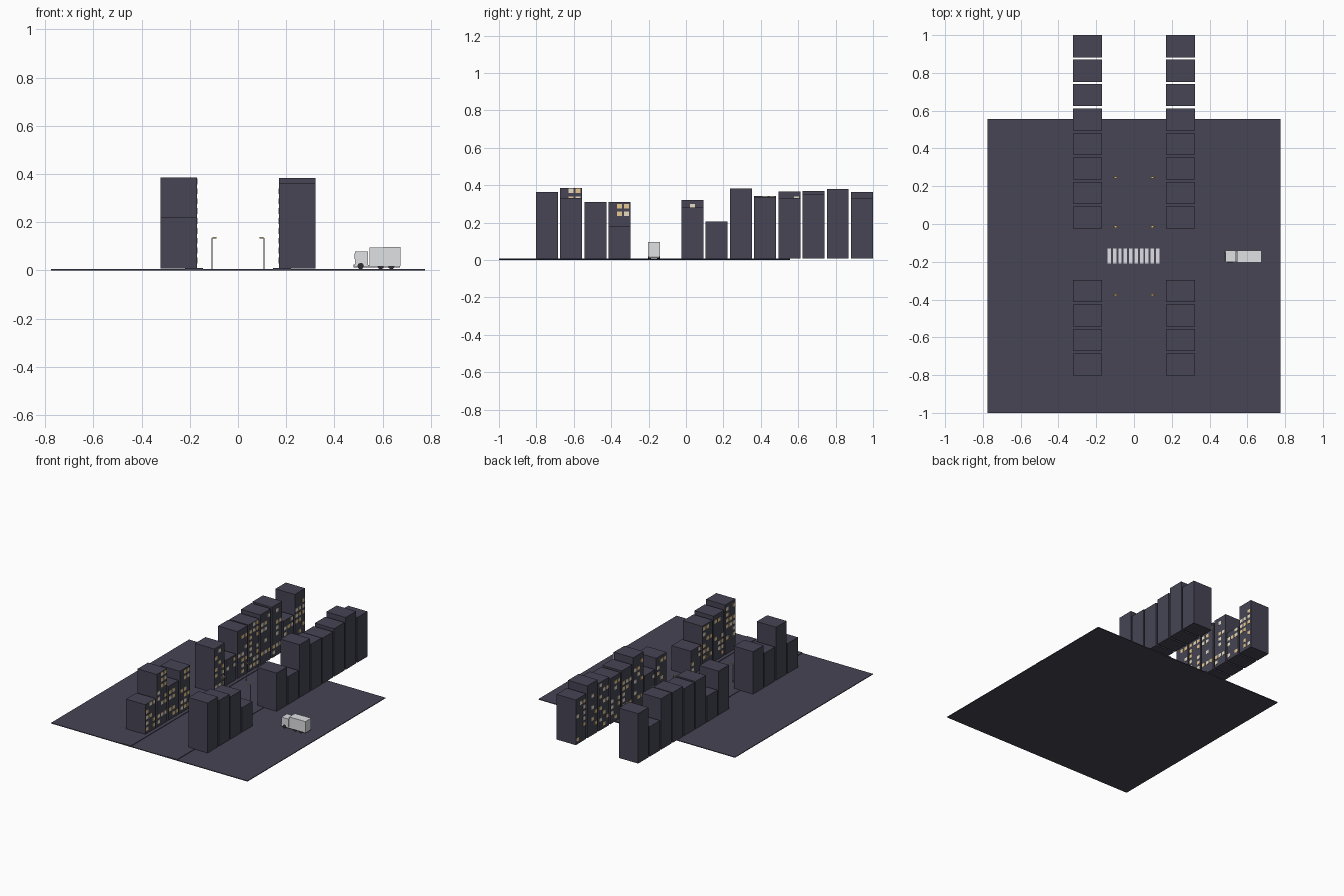
import bpy, bmesh, random
from mathutils import Matrix, Vector

random.seed(4)
if "Cube" in bpy.data.objects:
    bpy.data.objects.remove(bpy.data.objects["Cube"])


def material(name, *rgb):
    m = bpy.data.materials.new(name)
    m.use_nodes = True
    m.diffuse_color = (*rgb, 1)
    m.node_tree.nodes["Principled BSDF"].inputs["Base Color"].default_value = (*rgb, 1)
    return m


concrete = material("dark concrete", .061, .058, .088)
warm = material("warm window", .85, .62, .3)
pale = material("pale window", .88, .78, .6)
paint = material("road paint", .74, .74, .78)
body = material("light grey bodywork", .74, .75, .77)
rubber = material("black rubber", .03, .03, .035)
steel = material("steel", .33, .33, .34)
amber = material("amber lamp", .85, .55, .15)


def boxes(name, mat, spans):
    """One object from boxes, each given as ((x0, x1), (y0, y1), (z0, z1))."""
    bm = bmesh.new()
    for span in spans:
        centre = Vector([(a + b) / 2 for a, b in span])
        size = Vector([b - a for a, b in span])
        bmesh.ops.create_cube(bm, size=1, matrix=Matrix.Translation(centre) @ Matrix.Diagonal((*size, 1)))
    return finish(name, mat, bm)


def cylinder(name, mat, centre, radius, depth, axis="Z", sides=12):
    bm = bmesh.new()
    turn = Matrix.Rotation(1.5708, 4, "X") if axis == "Y" else Matrix()
    bmesh.ops.create_cone(bm, cap_ends=True, segments=sides, radius1=radius, radius2=radius,
                          depth=depth, matrix=Matrix.Translation(centre) @ turn)
    return finish(name, mat, bm)


def finish(name, mat, bm):
    mesh = bpy.data.meshes.new(name)
    bm.to_mesh(mesh)
    bm.free()
    mesh.materials.append(mat)
    obj = bpy.data.objects.new(name, mesh)
    bpy.context.collection.objects.link(obj)
    return obj


# Ground, pavements and crossing
ground_z, pave_z = .005, .009
boxes("ground", concrete, [((-.775, .775), (-1, .555), (0, ground_z))])
for side, label in ((-1, "right"), (1, "left")):
    edge = sorted((side * .145, side * .22))
    boxes(label + "_pavement", concrete, [(edge, (-1, .555), (ground_z, pave_z))])
stripes = [-.14 + i * .0285 for i in range(10)]
boxes("crossing_stripes", paint, [((x, x + .018), (-.21, -.131), (ground_z, ground_z + .001)) for x in stripes])

# Two rows of buildings facing the street, with a gap for the cross street
pitch, width = .1295, .117
starts = [-.802 + i * pitch for i in range(4)] + [-.024 + i * pitch for i in range(8)]
rows = {
    -1: (.22, .386, .25, .31, .32, .19, .345, .343, .365, .37, .22, .363),
    1: (.363, .332, .31, .182, .28, .205, .383, .338, .332, .349, .38, .329),
}
for side, heights in rows.items():
    label = "left" if side > 0 else "right"
    depth = sorted((side * .17, side * .322))
    wall = sorted((side * .171, side * .1685))
    lit = {warm: [], pale: []}
    for i, (y, top) in enumerate(zip(starts, heights)):
        boxes(f"{label}_building_{i + 1}", concrete, [(depth, (y, y + width), (pave_z - .002, top))])
        z = .041
        while z + .014 < top:
            for column in range(3):
                if random.random() < .48:
                    a = y + .007 + column * .038
                    shade = random.choice((warm, pale))
                    lit[shade].append((wall, (a, a + .026), (z - .012, z + .012)))
            z += .041
    for mat, spans in lit.items():
        boxes(f"{label}_{mat.name.replace(' ', '_')}s", mat, spans)

# Street lamps
for side, label in ((-1, "right"), (1, "left")):
    for i, y in enumerate((-.376, -.014, .246)):
        pole_x, tip = side * .108, side * .09
        name = f"{label}_lamp_{i + 1}"
        cylinder(name + "_pole", steel, (pole_x, y, .07), .0025, .13, sides=8)
        boxes(name + "_arm", steel, [(sorted((pole_x, tip)), (y - .003, y + .003), (.133, .137))])
        boxes(name + "_light", amber, [(sorted((tip, tip + side * .013)), (y - .006, y + .006), (.135, .138))])

# Truck parked on the cross street
side_y = (-.204, -.139)
boxes("truck_chassis", steel, [((.488, .672), (-.2, -.143), (.012, .022))])
boxes("truck_cargo_box", body, [((.546, .603), side_y, (.019, .096)), ((.603, .675), side_y, (.019, .097))])
boxes("truck_cab", body, [((.485, .54), (-.202, -.141), (.018, .078))])
boxes("truck_bumper", steel, [((.48, .489), (-.202, -.141), (.013, .025))])
boxes("truck_windscreen", steel, [((.483, .486), (-.196, -.148), (.048, .07))])
for i, x in enumerate((.509, .592, .636)):
    for y, label in ((-.195, "right"), (-.148, "left")):
        wheel = cylinder(f"truck_{label}_wheel_{i + 1}", rubber, (x, y, .018), .013, .016, "Y", 16)
        wheel.select_set(True)
        bpy.context.view_layer.objects.active = wheel
        bpy.ops.object.shade_smooth_by_angle()
        wheel.select_set(False)
